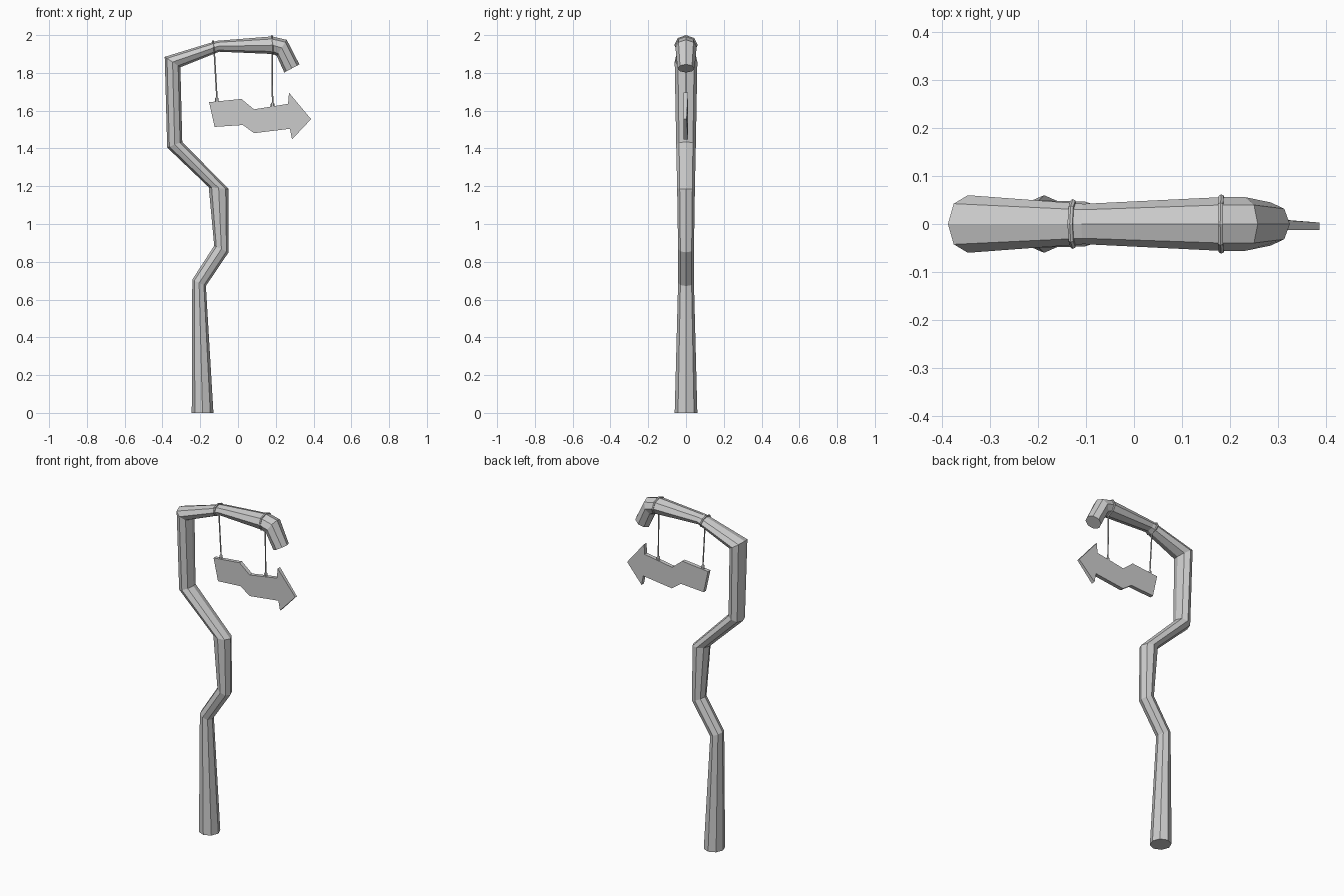
import bpy, bmesh
from math import cos, sin, pi
from mathutils import Vector

if "Cube" in bpy.data.objects:
    bpy.data.objects.remove(bpy.data.objects["Cube"])


def make(name, bm):
    bmesh.ops.recalc_face_normals(bm, faces=bm.faces)
    me = bpy.data.meshes.new(name)
    bm.to_mesh(me)
    bm.free()
    ob = bpy.data.objects.new(name, me)
    bpy.context.collection.objects.link(ob)
    return ob


def bridge(bm, rings, closed=False):
    n = len(rings[0])
    pairs = list(zip(rings, rings[1:]))
    if closed:
        pairs.append((rings[-1], rings[0]))
    for a, b in pairs:
        for i in range(n):
            j = (i + 1) % n
            bm.faces.new((a[i], a[j], b[j], b[i]))
    if not closed:
        bm.faces.new(rings[0])
        bm.faces.new(rings[-1])


# Crooked pole: each section is outer point, inner point (x, z), half depth
sections = [
    ((-.245, 0), (-.13, 0), .06),
    ((-.242, .705), (-.17, .672), .042),
    ((-.126, .885), (-.05, .85), .042),
    ((-.155, 1.195), (-.05, 1.185), .047),
    ((-.375, 1.405), (-.295, 1.435), .052),
    ((-.388, 1.885), (-.305, 1.83), .06),
    ((-.11, 1.97), (-.10, 1.912), .042),
    ((.18, 1.993), (.185, 1.9), .056),
    ((.258, 1.975), (.205, 1.89), .056),
    ((.325, 1.845), (.245, 1.802), .045),
]
bm = bmesh.new()
rings = []
for a, b, ry in sections:
    a, b = Vector((a[0], 0, a[1])), Vector((b[0], 0, b[1]))
    c, h = (a + b) / 2, (a - b) / 2
    rings.append([bm.verts.new(c + h * cos(k * pi / 4) + Vector((0, ry * sin(k * pi / 4), 0)))
                  for k in range(8)])
bridge(bm, rings)
make("pole", bm)


# Rope loops around the branch
def rope_loop(name, top, bottom, ry, r=.006):
    a, b = Vector((top[0], 0, top[1])), Vector((bottom[0], 0, bottom[1]))
    c, h = (a + b) / 2, (a - b) / 2
    side = h.cross(Vector((0, 1, 0))).normalized()
    bm = bmesh.new()
    rings = []
    for k in range(8):
        t = k * pi / 4
        p = h * cos(t) + Vector((0, ry * sin(t), 0))
        out = p.normalized()
        rings.append([bm.verts.new(c + p + r * (out * cos(s * pi / 3) + side * sin(s * pi / 3)))
                      for s in range(6)])
    bridge(bm, rings, closed=True)
    make(name, bm)


rope_loop("left_rope_loop", (-.133, 1.967), (-.122, 1.908), .046)
rope_loop("right_rope_loop", (.18, 1.994), (.184, 1.9), .056)


# Hanging ropes with small knots at the sign
def rope(name, top, bottom):
    a, b = Vector((top[0], 0, top[1])), Vector((bottom[0], 0, bottom[1]))
    bm = bmesh.new()
    rings = [[bm.verts.new(p + Vector((r * cos(k * pi / 3), r * sin(k * pi / 3), 0)))
              for k in range(6)]
             for p, r in ((a, .004), (b + Vector((0, 0, .02)), .004),
                          (b + Vector((0, 0, .012)), .010), (b - Vector((0, 0, .004)), .010))]
    bridge(bm, rings)
    make(name, bm)


rope("left_rope", (-.126, 1.915), (-.112, 1.652))
rope("right_rope", (.18, 1.905), (.183, 1.624))

# Arrow-shaped sign board, thinner at the tip
outline = [(-.153, 1.645), (.018, 1.662), (.085, 1.607), (.265, 1.636), (.27, 1.695),
           (.387, 1.555), (.286, 1.448), (.275, 1.504), (.085, 1.481), (.026, 1.524),
           (-.124, 1.514)]
bm = bmesh.new()
bridge(bm, [[bm.verts.new((x, -.012, z)) for x, z in outline],
            [bm.verts.new((x, .003 if x > .38 else .011, z)) for x, z in outline]])
make("arrow_sign", bm)
